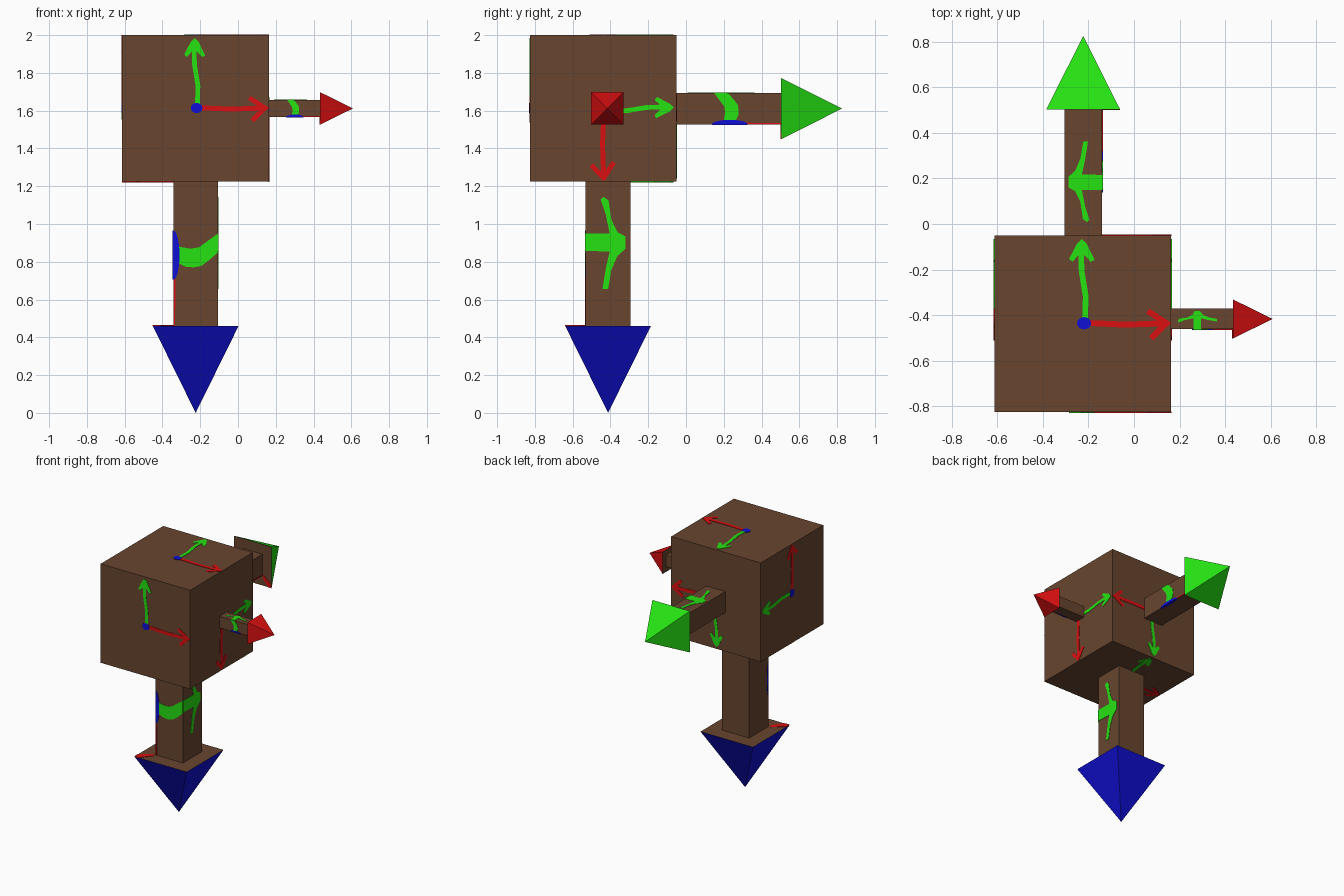
import bpy, bmesh, math
from mathutils import Vector, Matrix

if "Cube" in bpy.data.objects:
    bpy.data.objects.remove(bpy.data.objects["Cube"])


def material(name, rgb):
    m = bpy.data.materials.new(name)
    m.diffuse_color = (*rgb, 1.0)
    m.use_nodes = True
    m.node_tree.nodes["Principled BSDF"].inputs["Base Color"].default_value = m.diffuse_color
    return m


BROWN = material("brown", (0.138, 0.060, 0.028))
RED = material("red", (0.70, 0.005, 0.006))
GREEN = material("green", (0.019, 0.76, 0.006))
BLUE = material("blue", (0.005, 0.005, 0.66))
X, Y, Z = Vector((1, 0, 0)), Vector((0, 1, 0)), Vector((0, 0, 1))


def finish(bm, name, *mats):
    bmesh.ops.recalc_face_normals(bm, faces=bm.faces[:])
    me = bpy.data.meshes.new(name)
    bm.to_mesh(me)
    bm.free()
    for m in mats:
        me.materials.append(m)
    ob = bpy.data.objects.new(name, me)
    bpy.context.collection.objects.link(ob)
    return ob


def box(name, lo, hi, mat):
    lo, hi = Vector(lo), Vector(hi)
    bm = bmesh.new()
    bmesh.ops.create_cube(bm, size=1.0, matrix=Matrix.Translation((lo + hi) / 2)
                          @ Matrix.Diagonal((*(hi - lo), 1)))
    return finish(bm, name, mat)


def plate(name, origin, u, v, normal, shapes, mat, top=0.003):
    """Thin painted plate made of 2D outlines lying in the plane (u, v)."""
    bm = bmesh.new()
    for pts in shapes:
        f = bm.faces.new([bm.verts.new(origin + u * a + v * b - normal * 0.002) for a, b in pts])
        ext = bmesh.ops.extrude_face_region(bm, geom=[f])["geom"]
        bmesh.ops.translate(bm, vec=normal * (top + 0.002),
                            verts=[e for e in ext if isinstance(e, bmesh.types.BMVert)])
    return finish(bm, name, mat)


def ribbon(pts, width):
    """Outline of a brush stroke following a polyline."""
    pts = [Vector(p) for p in pts]
    left, right = [], []
    for i, p in enumerate(pts):
        dirs = [(b - a).normalized() for a, b in zip(pts, pts[1:])][max(0, i - 1):i + 1]
        t = sum(dirs, Vector((0, 0))).normalized()
        n = Vector((-t.y, t.x)) * (width / 2 / max(0.4, t.dot(dirs[0])))
        left.append(p + n)
        right.append(p - n)
    return left + right[::-1]


def ellipse(cx, cy, rx, ry, a0=0.0, a1=2 * math.pi, n=16):
    full = a1 - a0 > 6.2
    return [(cx + rx * math.cos(a0 + (a1 - a0) * i / n), cy + ry * math.sin(a0 + (a1 - a0) * i / n))
            for i in range(n if full else n + 1)]


# Cube body
C, H = Vector((-0.225, -0.438, 1.612)), 0.388
box("body", C - Vector((H, H, H)), C + Vector((H, H, H)), BROWN)

# Painted axis marks on every body face: (name, normal, red direction, green direction)
RED_MARK = [ribbon([(0.03, 0.003), (0.19, -0.004), (0.36, 0.002)], 0.026),
            ribbon([(0.285, 0.056), (0.368, 0.002), (0.30, -0.064)], 0.026)]
GREEN_MARK = [ribbon([(0.010, 0.02), (0.013, 0.12), (-0.005, 0.23), (-0.008, 0.33)], 0.025),
              [(-0.005, 0.372), (0.015, 0.355), (0.052, 0.28), (0.035, 0.272), (0.008, 0.30),
               (-0.02, 0.30), (-0.045, 0.272), (-0.060, 0.285), (-0.025, 0.352)]]
for side, n, r, g in (("front", -Y, X, Z), ("back", Y, X, -Z), ("right", X, -Z, Y),
                      ("left", -X, Z, Y), ("top", Z, X, Y), ("bottom", -Z, -X, Y)):
    o = C + n * H
    plate(side + "_red_mark", o, r, g, n, RED_MARK, RED)
    plate(side + "_green_mark", o, r, g, n, GREEN_MARK, GREEN)
    plate(side + "_blue_dot", o, r, g, n, [ellipse(0.006, 0.002, 0.031, 0.027)], BLUE, 0.004)

# Paint on the shafts, in units of half width (across) and half length (along)
BAND = [(-0.78, -0.10), (-0.25, -0.07), (0.15, -0.09), (0.55, -0.18), (1, -0.28), (1, -0.02),
        (0.6, 0.09), (0.25, 0.17), (-0.1, 0.19), (-0.45, 0.18), (-0.78, 0.13)]
HEAD = [(-0.2, -0.79), (0.02, -0.74), (0.15, -0.47), (0.42, -0.3), (0.78, -0.24), (0.78, -0.07),
        (0.42, 0.03), (0.15, 0.22), (0.0, 0.49), (-0.25, 0.49), (-0.1, 0.2), (0.07, -0.03),
        (-1, -0.04), (-1, -0.28), (0.07, -0.28), (-0.1, -0.54), (-0.33, -0.75)]
EDGE_LINE = [(-1, 0.3), (-0.9, 0.3), (-0.92, 1), (-1, 1)]


def half_dot(r):
    return ellipse(-1, 0.02, r, 0.34, -math.pi / 2, math.pi / 2)


def arrow(name, start, a, n1, n2, length, w, b, tip, mat):
    """Square shaft and pyramid tip along a; n1 carries the band, n2 the arrow mark."""
    frame = Matrix((n2, n1, a)).transposed().to_4x4()
    # shaft, slightly sunk into the body
    bm = bmesh.new()
    bmesh.ops.create_cube(bm, size=1.0, matrix=Matrix.Translation(start + a * (length / 2 - 0.01)) @ frame
                          @ Matrix.Diagonal((2 * w, 2 * w, length + 0.02, 1)))
    finish(bm, name + "_shaft", BROWN)
    # pyramid tip with a brown base
    bm = bmesh.new()
    bmesh.ops.create_cone(bm, cap_ends=True, segments=4, radius1=b * math.sqrt(2), radius2=0, depth=tip,
                          matrix=Matrix.Translation(start + a * (length + tip / 2)) @ frame
                          @ Matrix.Rotation(math.pi / 4, 4, "Z"))
    bmesh.ops.remove_doubles(bm, verts=bm.verts[:], dist=1e-5)
    bm.normal_update()
    for f in bm.faces:
        f.material_index = 1 if len(f.verts) == 4 else 0
    finish(bm, name + "_tip", mat, BROWN)
    # painted plates
    mid = start + a * (length / 2)
    v = a * (length / 2)
    plate(name + "_band", mid + n1 * w, n2 * w, v, n1, [BAND], GREEN)
    plate(name + "_edge_dot", mid + n1 * w, n2 * w, v, n1, [half_dot(0.28)], BLUE, 0.004)
    plate(name + "_edge_line", mid + n1 * w, n2 * w, v, n1, [EDGE_LINE], RED)
    plate(name + "_pointer", mid + n2 * w, -n1 * w, v, n2, [HEAD], GREEN)
    plate(name + "_side_dot", mid - n2 * w, -n1 * w, v, -n2, [half_dot(0.16)], BLUE)
    k = 0.09 * b
    plate(name + "_base_line", start + a * length, -n2, n1, -a,
          [[(b, b), (b - 2 * k, b), (w, w + k), (w + k, w), (b, b - 2 * k)]], RED)


arrow("red_arrow", Vector((0.163, -0.417, 1.612)), X, -Y, Z, 0.271, 0.045, 0.086, 0.175, RED)
arrow("green_arrow", Vector((-0.223, -0.05, 1.611)), Y, X, Z, 0.553, 0.083, 0.162, 0.323, GREEN)
arrow("blue_arrow", Vector((-0.224, -0.4125, 1.224)), -Z, -Y, X, 0.763, 0.1185, 0.2275, 0.461, BLUE)
